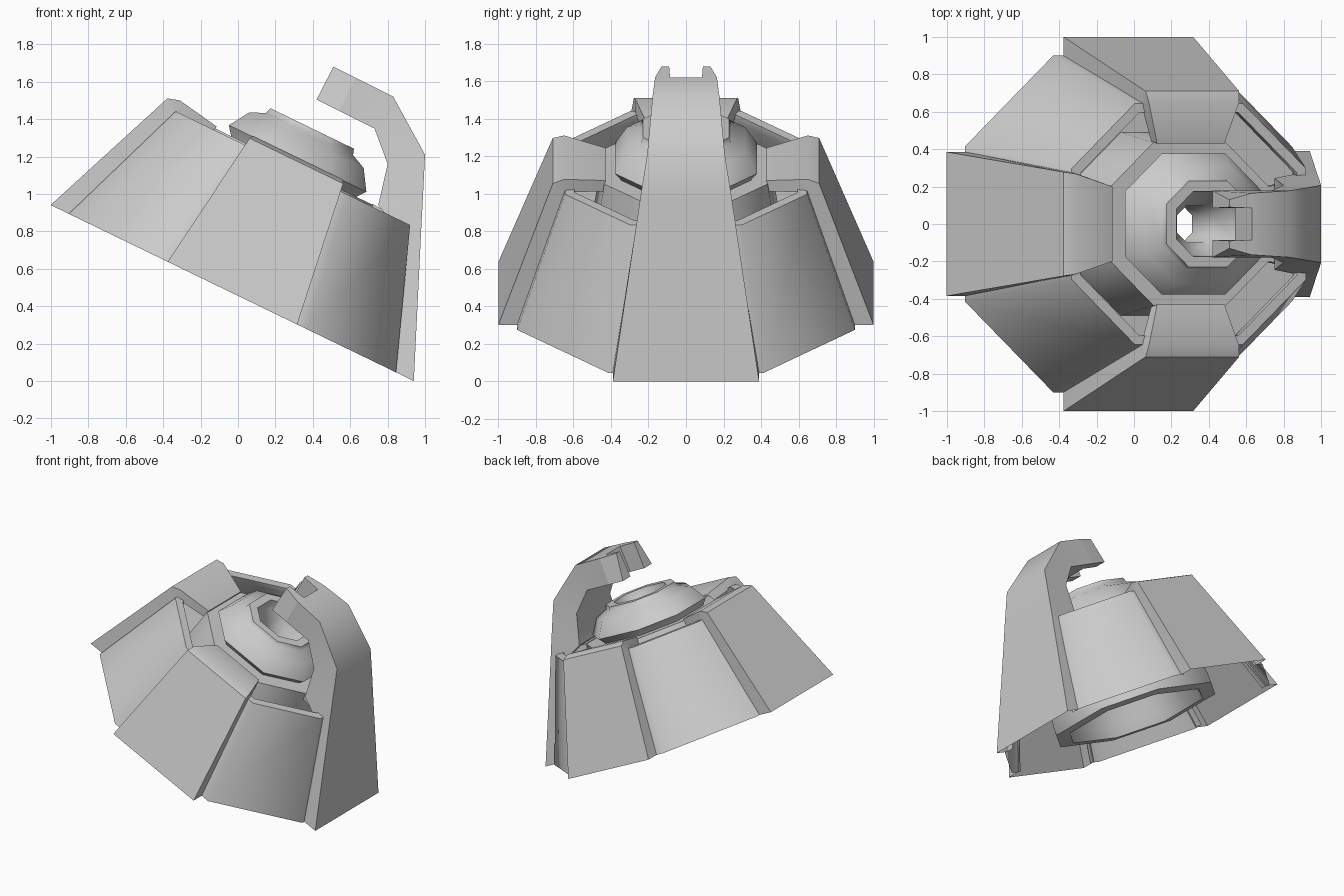
import bpy, bmesh, math
from mathutils import Matrix

if "Cube" in bpy.data.objects:
    bpy.data.objects.remove(bpy.data.objects["Cube"])

# The body leans about the y axis; U is its slight stretch along the lean direction
TILT = Matrix.Translation((-0.03, 0, 0.47)) @ Matrix.Rotation(math.radians(25.85), 4, 'Y')
U = 1.08
T = 0.46  # half side of the octagon for an apothem of 1


def make(name, bm, mat, smooth):
    bmesh.ops.recalc_face_normals(bm, faces=bm.faces)
    bm.transform(mat)
    me = bpy.data.meshes.new(name)
    bm.to_mesh(me)
    bm.free()
    ob = bpy.data.objects.new(name, me)
    bpy.context.collection.objects.link(ob)
    bpy.ops.object.select_all(action='DESELECT')
    ob.select_set(True)
    bpy.context.view_layer.objects.active = ob
    bpy.ops.object.shade_smooth_by_angle(angle=math.radians(smooth))
    return ob


def bridge(bm, rings, skip=()):
    """Join consecutive rings of points, leaving out the listed sides."""
    n = len(rings[0])
    for a, b in zip(rings, rings[1:]):
        for j in range(n):
            if j not in skip:
                k = (j + 1) % n
                bm.faces.new((a[j], a[k], b[k], b[j]))


def octagon_ring(name, profile, smooth=50, flange=None):
    """Eight-sided lathe of a (radius, height) profile; a flange leaves only the diagonal sides."""
    bm = bmesh.new()
    if flange is None:
        quarter, skip = [(1, T), (T, 1)], ()
    else:
        quarter, skip = [(1, T - flange), (1, T), (T, 1), (T - flange, 1)], (3, 7, 11, 15)
    plan = list(quarter)
    for _ in range(3):
        quarter = [(-y, x) for x, y in quarter]
        plan += quarter
    rings = [[bm.verts.new((r * x * U, r * y, h)) for x, y in plan] for r, h in profile]
    if flange is None:
        rings.append(rings[0])
    bridge(bm, rings, skip)
    return make(name, bm, TILT, smooth)


def slab(name, stations, mat, sx=1.0, smooth=38, hollow=False):
    """Loft of quads: (outer point, inner point, y low, y high[, outer y low, outer y high])."""
    bm = bmesh.new()
    rings = []
    for (ox, oz), (ix, iz), y0, y1, *outer in stations:
        o0, o1 = outer or (y0, y1)
        rings.append([bm.verts.new(p) for p in (
            (ox * sx, o0, oz), (ox * sx, o1, oz), (ix * sx, y1, iz), (ix * sx, y0, iz))])
    bridge(bm, rings, (2,) if hollow else ())
    bm.faces.new(rings[-1])
    if not hollow:
        bm.faces.new(rings[0])
    return make(name, bm, mat, smooth)


# Diagonal skirt panels, well floor, hollow core drum and pierced dome
octagon_ring("diagonal_panels", [(0.9, 0), (0.645, 0.742), (0.595, 0.742), (0.595, 0.70), (0.72, 0.40)],
             flange=0.09)
octagon_ring("well_floor", [(0.48, 0.41), (0.73, 0.41), (0.73, 0.40), (0.48, 0.40)])
octagon_ring("core_drum", [(0.435, 0.752), (0.54, 0.10), (0.54, 0.03), (0.45, 0.02), (0.43, 0.10),
                           (0.36, 0.70), (0.34, 0.752)])
octagon_ring("dome", [(0.34, 0.745), (0.378, 0.80), (0.315, 0.908), (0.24, 0.945),
                      (0.23, 0.978), (0.175, 0.978), (0.165, 0.90), (0.1, 0.82),
                      (0.1, 0.56), (0.13, 0.56), (0.33, 0.72)])

# Overlapping outer panels, bent sheets that fold inward to the core
panel = [((1, 0), (0.89, 0), -0.385, 0.385),
         ((0.71, 0.785), (0.63, 0.70), -0.278, 0.278),
         ((0.65, 0.805), (0.61, 0.73), -0.268, 0.268),
         ((0.43, 0.765), (0.43, 0.70), -0.2, 0.2)]
for name, ang, sx in (("left_side_panel", 90, 1), ("low_panel", 180, U), ("right_side_panel", 270, 1)):
    slab(name, panel, TILT @ Matrix.Rotation(math.radians(ang), 4, 'Z'), sx, hollow=True)

# Bridge from core to the tall arm
slab("arm_bridge", [((0.66, 0.75), (0.66, 0.70), -0.25, 0.25),
                    ((0.43, 0.755), (0.43, 0.70), -0.2, 0.2)], TILT, U)

# Tall hooked arm: hollow sheet below, solid hook and forked tip above
I = Matrix.Identity(4)
arm = [((0.94, 0), (0.845, 0.046), -0.39, 0.39),
       ((0.98, 0.82), (0.86, 0.80), -0.267, 0.267),
       ((0.988, 0.97), (0.75, 0.94), -0.245, 0.245),
       ((1.0, 1.21), (0.80, 1.16), -0.207, 0.207),
       ((0.83, 1.52), (0.73, 1.35), -0.178, 0.178),
       ((0.63, 1.62), (0.54, 1.445), -0.178, 0.178, -0.165, 0.165)]
slab("arm_panel", arm[:2], I, hollow=True)
slab("hook_arm", arm[1:], I)
for side, s in (("left", 1), ("right", -1)):
    slab(side + "_fork_tine",
         [((0.63, 1.62), (0.54, 1.445), s * 0.085, s * 0.178, s * 0.085, s * 0.165),
          ((0.51, 1.68), (0.42, 1.505), s * 0.085, s * 0.178, s * 0.09, s * 0.13)], I)
